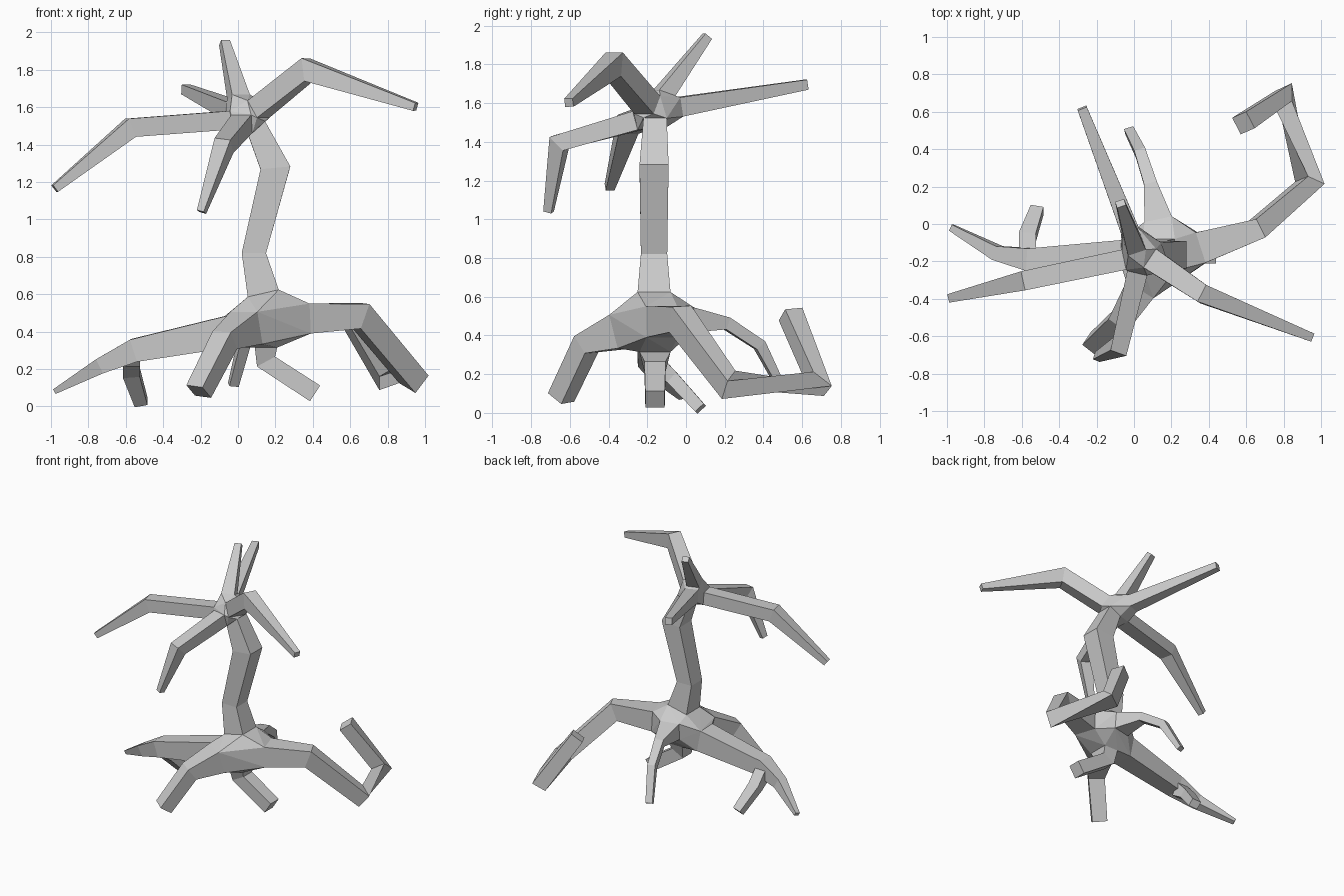
import bpy, bmesh
from mathutils import Vector

grey = bpy.data.materials.new("bark grey")
grey.diffuse_color = (0.6, 0.6, 0.6, 1)


def finish(name, bm):
    bmesh.ops.recalc_face_normals(bm, faces=bm.faces[:])
    me = bpy.data.meshes.new(name)
    bm.to_mesh(me)
    bm.free()
    me.materials.append(grey)
    ob = bpy.data.objects.new(name, me)
    bpy.context.collection.objects.link(ob)


def limb(name, path, side=None, cap=True):
    """Four-sided tapered limb along (x, y, z, half width, half height); returns its first ring and last ring."""
    pts = [Vector(p[:3]) for p in path]
    dirs = [(b - a).normalized() for a, b in zip(pts, pts[1:])]
    side = Vector(side) if side else dirs[0].cross(Vector((0, 0, 1)))
    rings = []
    for i, p in enumerate(path):
        t = (dirs[max(i - 1, 0)] + dirs[min(i, len(dirs) - 1)]).normalized()
        side = (side - t * side.dot(t)).normalized()
        up = side.cross(t)
        rings.append([pts[i] + side * p[3] * a + up * p[4] * b
                      for a, b in ((-1, -1), (1, -1), (1, 1), (-1, 1))])
    bm = bmesh.new()
    vs = [[bm.verts.new(c) for c in r] for r in rings]
    for a, b in zip(vs, vs[1:]):
        for k in range(4):
            j = (k + 1) % 4
            bm.faces.new((a[k], a[j], b[j], b[k]))
    if cap:
        bm.faces.new(vs[-1])
    finish(name, bm)
    return rings[0], rings[-1]


def hub(name, rings):
    """Faceted knot joining the rings, left open where a limb continues."""
    bm = bmesh.new()
    owner = {}
    for i, r in enumerate(rings):
        for c in r:
            owner[bm.verts.new(c)] = i
    bmesh.ops.convex_hull(bm, input=bm.verts[:])
    inner = [f for f in bm.faces if len({owner[v] for v in f.verts}) == 1]
    bmesh.ops.delete(bm, geom=inner, context='FACES_ONLY')
    bmesh.ops.delete(bm, geom=[v for v in bm.verts if not v.link_faces], context='VERTS')
    finish(name, bm)


# Trunk
low, high = limb("trunk", [
    (0.135, -0.165, 0.605, 0.085, 0.085), (0.085, -0.165, 0.82, 0.065, 0.068),
    (0.20, -0.165, 1.275, 0.08, 0.075), (0.095, -0.16, 1.50, 0.055, 0.06)],
    side=(1, 0, 0), cap=False)

# Branches
branches = {
    "left_branch": [(-0.05, -0.19, 1.53, 0.055, 0.05), (-0.575, -0.30, 1.49, 0.052, 0.052),
                    (-0.98, -0.395, 1.165, 0.023, 0.022)],
    "right_branch": [(0.11, -0.20, 1.59, 0.06, 0.055), (0.37, -0.375, 1.80, 0.05, 0.062),
                     (0.95, -0.605, 1.602, 0.023, 0.022)],
    "front_branch": [(0.02, -0.25, 1.51, 0.055, 0.05), (-0.075, -0.655, 1.395, 0.045, 0.05),
                     (-0.195, -0.71, 1.04, 0.02, 0.022)],
    "upper_branch": [(0.005, -0.12, 1.64, 0.05, 0.045), (-0.072, 0.11, 1.945, 0.025, 0.022)],
    "back_branch": [(-0.02, -0.04, 1.58, 0.05, 0.05), (-0.278, 0.62, 1.695, 0.026, 0.026)],
}
hub("crown_knot", [high] + [limb(n, p)[0] for n, p in branches.items()])

# Roots
roots = {
    "right_root": [(0.36, -0.125, 0.47, 0.085, 0.08), (0.655, -0.03, 0.485, 0.055, 0.07),
                   (0.94, 0.22, 0.145, 0.055, 0.06), (0.80, 0.685, 0.15, 0.055, 0.06),
                   (0.585, 0.54, 0.51, 0.05, 0.05)],
    "left_root": [(-0.05, -0.165, 0.40, 0.08, 0.085), (-0.555, -0.19, 0.30, 0.06, 0.062),
                  (-0.73, -0.155, 0.22, 0.038, 0.042), (-0.975, -0.02, 0.083, 0.018, 0.014)],
    "front_root": [(0.045, -0.33, 0.42, 0.085, 0.09), (-0.07, -0.515, 0.355, 0.06, 0.055),
                   (-0.21, -0.645, 0.08, 0.055, 0.05)],
    "back_root": [(0.13, 0.02, 0.48, 0.075, 0.065), (0.09, 0.21, 0.462, 0.035, 0.032),
                  (0.035, 0.38, 0.35, 0.03, 0.03), (-0.025, 0.50, 0.115, 0.026, 0.018)],
}
rings = [low] + [limb(n, p)[0] for n, p in roots.items()]
rings.append(limb("under_root", [
    (0.15, -0.16, 0.315, 0.08, 0.06), (0.15, -0.16, 0.24, 0.055, 0.055),
    (0.412, -0.16, 0.07, 0.05, 0.05)], side=(0, 1, 0))[0])
hub("root_knot", rings)

# Side shoot growing down from the left root
limb("root_shoot", [(-0.57, -0.16, 0.255, 0.045, 0.05), (-0.57, -0.07, 0.18, 0.045, 0.035),
                    (-0.518, 0.075, 0.022, 0.035, 0.03)])
